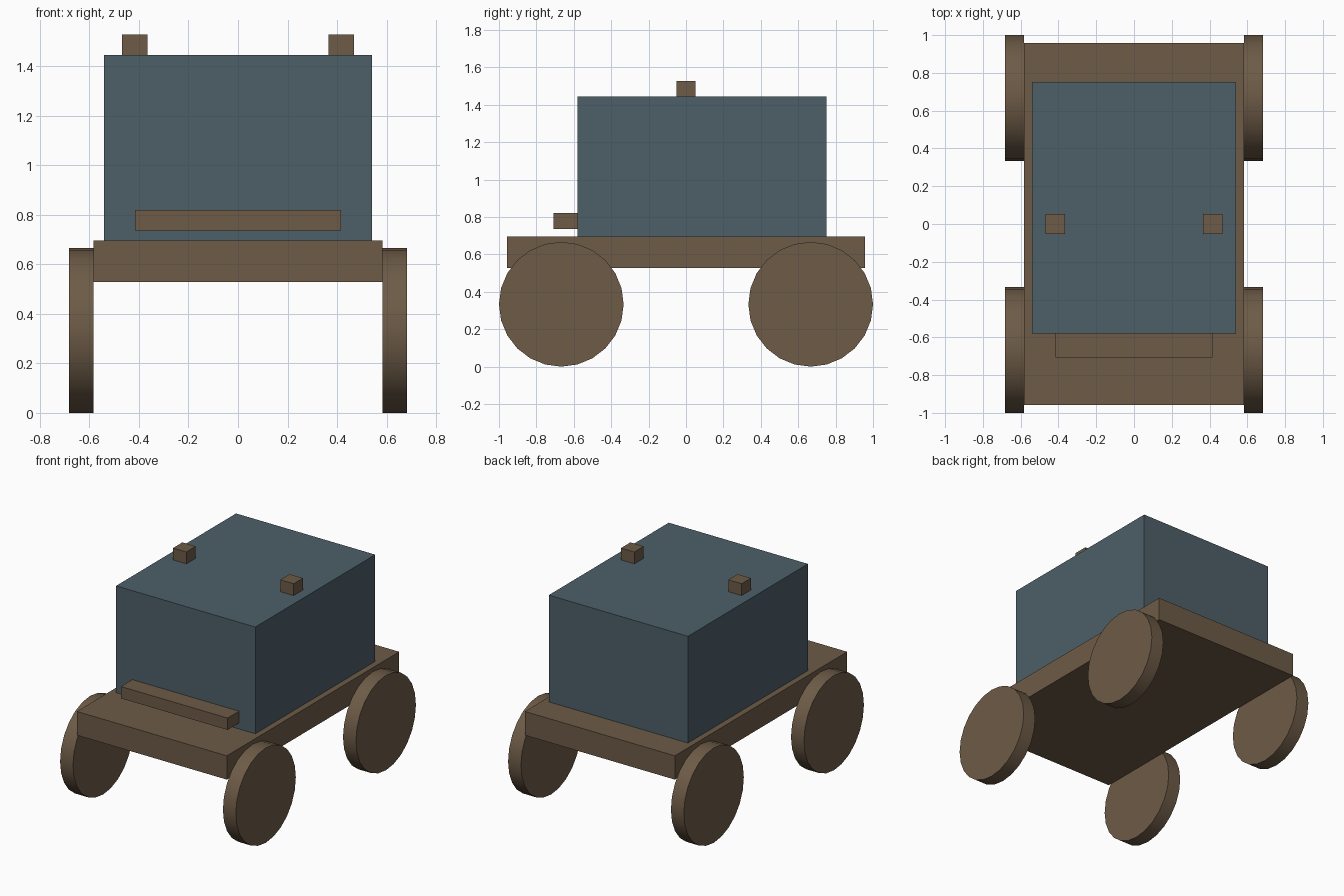
import bpy
import math

if "Cube" in bpy.data.objects:
    bpy.data.objects.remove(bpy.data.objects["Cube"])


def material(name, color):
    m = bpy.data.materials.new(name)
    m.diffuse_color = (*color, 1.0)
    m.use_nodes = True
    m.node_tree.nodes["Principled BSDF"].inputs["Base Color"].default_value = m.diffuse_color
    return m


brown = material("brown_wood", (0.153, 0.104, 0.062))
blue = material("blue_paint", (0.075, 0.116, 0.140))


def box(name, lo, hi, mat):
    """Axis-aligned box between two corners."""
    center = [(a + b) / 2 for a, b in zip(lo, hi)]
    bpy.ops.mesh.primitive_cube_add(size=1, location=center)
    ob = bpy.context.object
    ob.name = name
    ob.scale = [b - a for a, b in zip(lo, hi)]
    bpy.ops.object.transform_apply(location=False, rotation=False, scale=True)
    ob.data.materials.append(mat)
    return ob


def wheel(name, x, y):
    """Solid disc wheel with its axis along x."""
    bpy.ops.mesh.primitive_cylinder_add(
        vertices=24, radius=RADIUS, depth=0.10,
        location=(x, y, RADIUS), rotation=(0, math.pi / 2, 0))
    ob = bpy.context.object
    ob.name = name
    bpy.ops.object.shade_smooth_by_angle(angle=math.radians(30))
    ob.data.materials.append(brown)
    return ob


RADIUS = 0.3333
DECK_TOP = 0.695
ROOF = 1.445

# Flat chassis and cabin
box("chassis_deck", (-0.583, -0.957, 0.528), (0.583, 0.957, DECK_TOP), brown)
box("cabin", (-0.541, -0.581, DECK_TOP), (0.541, 0.751, ROOF), blue)

# Bench rail on the cabin front
box("front_bench", (-0.415, -0.708, 0.737), (0.415, -0.581, 0.820), brown)

# Roof blocks and wheels, mirrored left and right
for side, s in (("left", -1), ("right", 1)):
    cx = s * 0.417
    box(f"{side}_roof_block", (cx - 0.052, -0.052, ROOF),
        (cx + 0.052, 0.052, 1.528), brown)
    for end, y in (("front", -0.6667), ("rear", 0.6667)):
        wheel(f"{end}_{side}_wheel", s * 0.633, y)
